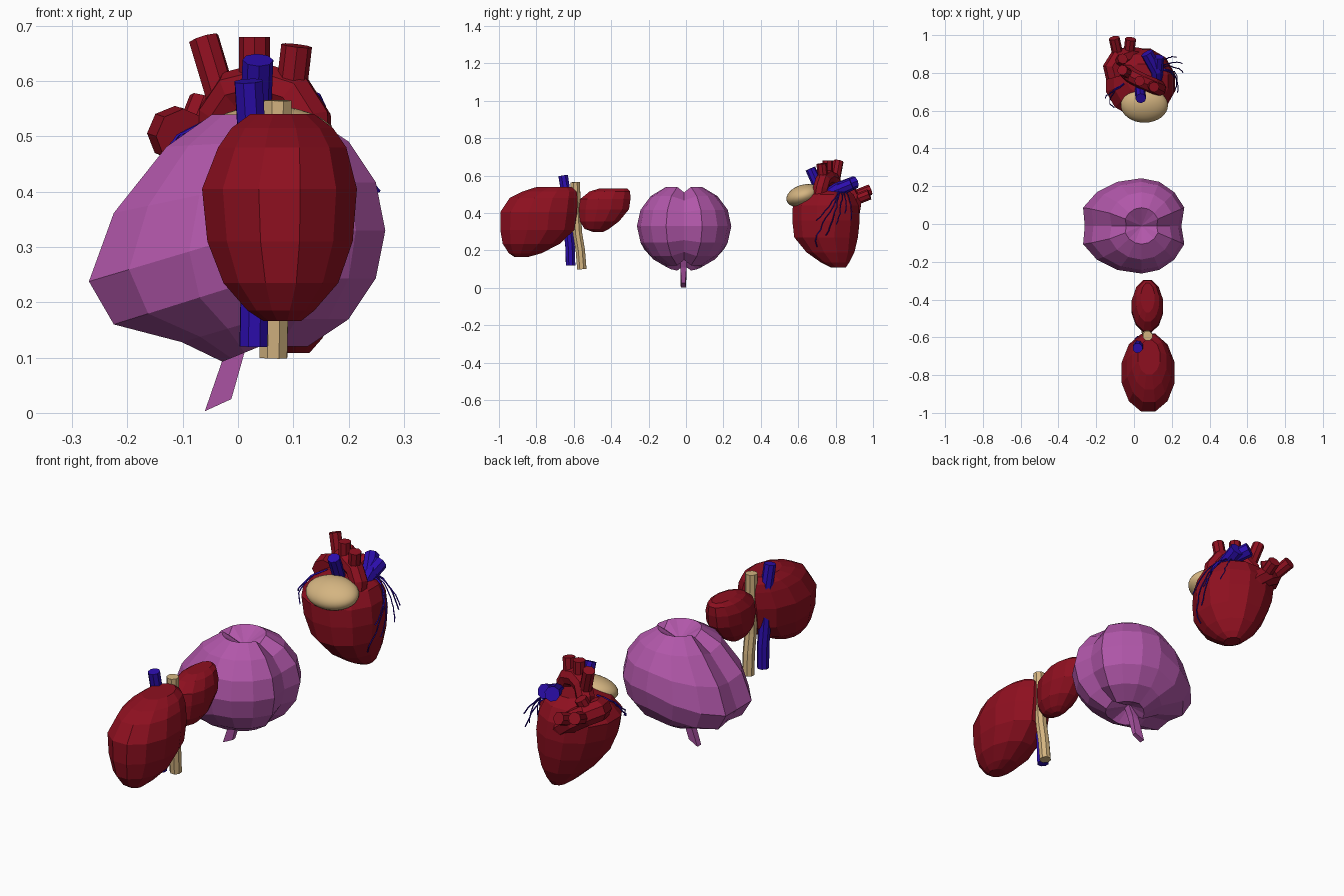
import bpy, bmesh, math, random
from mathutils import Vector

if "Cube" in bpy.data.objects:
    bpy.data.objects.remove(bpy.data.objects["Cube"])

random.seed(3)

def mat(name, c):
    m = bpy.data.materials.new(name)
    m.diffuse_color = (*c, 1)
    m.use_nodes = True
    m.node_tree.nodes["Principled BSDF"].inputs["Base Color"].default_value = m.diffuse_color
    return m

RED = mat("red", (0.27, 0.005, 0.014))
BLUE = mat("blue", (0.025, 0.004, 0.42))
TAN = mat("tan", (0.66, 0.46, 0.22))
PURPLE = mat("purple", (0.44, 0.095, 0.40))

def loft(name, rings, bottom, top, m):
    """Skin rings of points (listed from low to high), closed by two poles."""
    bm = bmesh.new()
    vs = [[bm.verts.new(p) for p in r] for r in rings]
    n = len(vs[0])
    lo, hi = bm.verts.new(bottom), bm.verts.new(top)
    for i in range(n):
        j = (i + 1) % n
        for a, b in zip(vs, vs[1:]):
            bm.faces.new((a[i], a[j], b[j], b[i]))
        bm.faces.new((lo, vs[0][j], vs[0][i]))
        bm.faces.new((hi, vs[-1][i], vs[-1][j]))
    bmesh.ops.recalc_face_normals(bm, faces=bm.faces)
    me = bpy.data.meshes.new(name)
    bm.to_mesh(me)
    bm.free()
    me.materials.append(m)
    ob = bpy.data.objects.new(name, me)
    bpy.context.collection.objects.link(ob)
    return ob

def blob(name, sections, m, n=12):
    """Each section is (z, y0, y1, x0, x1): an ellipse filling that box."""
    rings = []
    for z, y0, y1, x0, x1 in sections:
        rings.append([((x0 + x1) / 2 + (x1 - x0) / 2 * math.cos(2 * math.pi * (i + .5) / n),
                       (y0 + y1) / 2 + (y1 - y0) / 2 * math.sin(2 * math.pi * (i + .5) / n), z)
                      for i in range(n)])
    def mid(s):
        return ((s[3] + s[4]) / 2, (s[1] + s[2]) / 2, s[0])
    return loft(name, rings, mid(sections[0]), mid(sections[-1]), m)

def tube(name, paths, r, m, res=2):
    cu = bpy.data.curves.new(name, 'CURVE')
    cu.dimensions = '3D'
    cu.bevel_depth = r
    cu.bevel_resolution = res
    cu.use_fill_caps = True
    for pts in paths:
        s = cu.splines.new('POLY')
        s.points.add(len(pts) - 1)
        s.use_smooth = False
        for p, c in zip(s.points, pts):
            p.co = (*c, 1)
    cu.materials.append(m)
    ob = bpy.data.objects.new(name, cu)
    bpy.context.collection.objects.link(ob)
    return ob

# Purple organ: 16 x 8 sphere, dimpled poles, side grooves, left side sagging
N = 16
SAG = {1: (.02, -.03), 2: (.02, -.045), 3: (-.06, -.09), 4: (-.09, -.10),
       5: (-.06, -.06), 6: (-.01, -.01), 7: (0, 0)}
rings = []
for k in range(1, 8):
    lat = math.pi * k / 8
    ring = []
    for i in range(N):
        a = 2 * math.pi * i / N
        g = 0.86 if i % 8 == 0 else 1.0
        w = max(0, -math.cos(a))
        r = .245 * math.sin(lat)
        dx, dz = SAG[k]
        ring.append((.04 + r * g * math.cos(a) + dx * w,
                     -.01 + 1.03 * r * math.sin(a),
                     .33 - .227 * g * math.cos(lat) + dz * w))
    rings.append(ring)
loft("purple_organ", rings, (.02, -.01, .16), (.04, -.01, .48), PURPLE)

# Stem under the purple organ
loft("purple_stem",
     [[(-.06, -.028, .003), (-.012, -.024, .025), (-.012, -.004, .025), (-.06, 0, .003)],
      [(-.03, -.03, .09), (.012, -.03, .11), (.012, .003, .11), (-.03, .003, .09)],
      [(.0, -.03, .17), (.04, -.03, .17), (.04, .003, .17), (.0, .003, .17)]],
     (-.036, -.014, .014), (.02, -.014, .18), PURPLE)

# Liver lobes
blob("liver_large_lobe", [
    (.166, -.92, -.84, .045, .115), (.185, -.95, -.77, .015, .14),
    (.235, -.985, -.67, -.03, .185), (.31, -1.0, -.59, -.06, .212),
    (.405, -1.0, -.575, -.07, .22), (.48, -.95, -.573, -.04, .20),
    (.515, -.88, -.58, -.015, .175), (.54, -.80, -.61, .02, .14)], RED)
blob("liver_small_lobe", [
    (.30, -.50, -.44, .05, .09), (.315, -.545, -.41, .03, .115),
    (.355, -.57, -.355, 0, .145), (.42, -.577, -.30, -.015, .157),
    (.475, -.57, -.292, -.012, .155), (.515, -.52, -.295, .01, .135),
    (.53, -.47, -.31, .035, .11)], RED)

# Vessels between the lobes
tube("liver_tan_duct", [[(.072, -.592, .565), (.07, -.587, .4), (.067, -.58, .29),
                         (.066, -.565, .2), (.064, -.557, .10)]], .027, TAN)
tube("liver_blue_vein", [[(.019, -.657, .60), (.026, -.638, .48), (.028, -.63, .32),
                          (.03, -.62, .22), (.028, -.617, .12)]], .027, BLUE)

# Heart body
HEART = [(.108, .775, .855, .06, .13), (.135, .72, .875, .02, .155),
         (.19, .64, .905, -.04, .185), (.27, .573, .925, -.10, .212),
         (.36, .562, .935, -.14, .222), (.44, .565, .93, -.155, .215),
         (.50, .61, .90, -.11, .185), (.535, .69, .85, -.04, .12)]
blob("heart_body", HEART, RED)

# Tan fat pad, smooth
bpy.ops.mesh.primitive_uv_sphere_add(segments=32, ring_count=16, radius=1,
                                     location=(.055, .628, .493), rotation=(.3, 0, 0))
pad = bpy.context.object
pad.name = "heart_tan_pad"
pad.scale = (.125, .094, .058)
pad.data.materials.append(TAN)
bpy.ops.object.shade_smooth_by_angle()

# Aortic arch and its three branches
tube("aortic_arch", [[(.13, .71, .47), (.128, .72, .53), (.10, .733, .575), (.045, .755, .592),
                      (-.005, .78, .58), (-.032, .80, .54), (-.035, .81, .47)]], .042, RED)
tube("aortic_branches", [[(-.03, .795, .57), (-.062, .815, .677)],
                         [(.03, .757, .59), (.03, .757, .68)],
                         [(.095, .735, .57), (.106, .725, .664)]], .028, RED)

# Rear atrium and its outlet tubes
tube("heart_atrium", [[(-.10, .78, .50), (-.115, .83, .505), (-.085, .875, .495),
                       (-.03, .892, .46), (.02, .885, .42), (.05, .87, .38)]], .05, RED)
tube("atrium_outlets", [[(-.08, .87, .48), (-.105, .985, .525)],
                        [(-.03, .88, .46), (-.018, .98, .50)],
                        [(-.09, .85, .49), (-.06, .875, .565)]], .029, RED)

# Blue heart vessels
tube("heart_upper_vein", [[(.03, .73, .49), (.036, .665, .638)]], .028, BLUE)
tube("heart_rear_veins", [[(.12, .75, .49), (.12, .81, .53), (.068, .905, .565)],
                          [(.12, .80, .52), (.125, .885, .555)]], .034, BLUE)

# Thin surface veins, fanning down from the rear vessels
def on_heart(a, z):
    for s, t in zip(HEART, HEART[1:]):
        if s[0] <= z <= t[0]:
            f = (z - s[0]) / (t[0] - s[0])
            y0, y1, x0, x1 = (p + (q - p) * f for p, q in zip(s[1:], t[1:]))
            return Vector(((x0 + x1) / 2 + ((x1 - x0) / 2 + .006) * math.cos(a),
                           (y0 + y1) / 2 + ((y1 - y0) / 2 + .006) * math.sin(a), z))

def vein(a0, a1, z1, lift):
    pts = []
    for i in range(11):
        t = i / 10
        p = on_heart(a0 + (a1 - a0) * t + random.uniform(-.03, .03), .53 + (z1 - .53) * t)
        p.x += lift * t
        pts.append(p)
    return pts

veins = [(.5, -.45, .22, .0), (.5, -.25, .36, .01), (.5, .0, .28, .005), (.6, .3, .34, .04),
         (.7, .55, .40, .06), (.8, .8, .36, .05), (3.4, 3.9, .40, -.005), (3.4, 3.6, .43, -.01)]
tube("heart_surface_veins", [vein(*v) for v in veins], .003, BLUE, 0)
